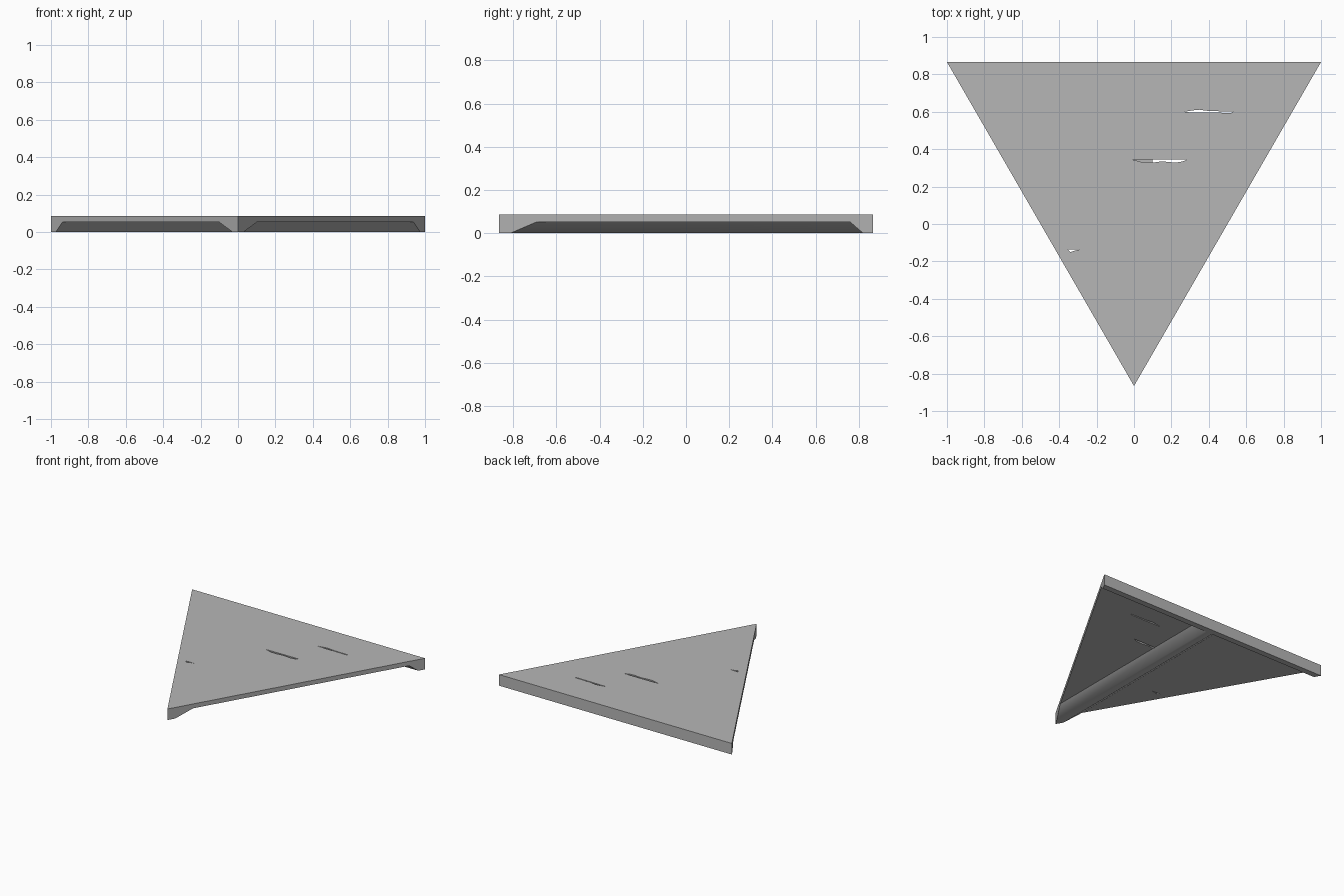
import bpy, bmesh, math
from mathutils import Vector

if "Cube" in bpy.data.objects:
    bpy.data.objects.remove(bpy.data.objects["Cube"])

H = math.sqrt(3) / 2          # half depth of the triangle
TOP, UNDER = 0.086, 0.052     # plate top and underside

grey = bpy.data.materials.new("stone grey")
grey.diffuse_color = (0.47, 0.47, 0.47, 1)
grey.use_nodes = True
grey.node_tree.nodes["Principled BSDF"].inputs["Base Color"].default_value = grey.diffuse_color


def finish(bm, name, smooth=False):
    bmesh.ops.recalc_face_normals(bm, faces=bm.faces[:])
    mesh = bpy.data.meshes.new(name)
    bm.to_mesh(mesh)
    bm.free()
    mesh.materials.append(grey)
    ob = bpy.data.objects.new(name, mesh)
    bpy.context.collection.objects.link(ob)
    if smooth:
        bpy.ops.object.select_all(action='DESELECT')
        ob.select_set(True)
        bpy.context.view_layer.objects.active = ob
        bpy.ops.object.shade_smooth_by_angle(angle=math.radians(40))
    return ob


def extrude(bm, faces, offset):
    ext = bmesh.ops.extrude_face_region(bm, geom=faces)
    moved = [g for g in ext['geom'] if isinstance(g, bmesh.types.BMVert)]
    bmesh.ops.translate(bm, verts=moved, vec=offset)


def beam(name, profile, offset):
    """Extrude a profile, then trim it flush with the two slanted sides."""
    bm = bmesh.new()
    face = bm.faces.new([bm.verts.new(p) for p in profile])
    extrude(bm, [face], offset)
    for s in (-1, 1):
        cut = bmesh.ops.bisect_plane(
            bm, geom=bm.verts[:] + bm.edges[:] + bm.faces[:],
            plane_co=Vector((0, -H, 0)), plane_no=Vector((s * H, -0.5, 0)),
            clear_outer=True)
        edges = [g for g in cut['geom_cut'] if isinstance(g, bmesh.types.BMEdge)]
        bmesh.ops.holes_fill(bm, edges=edges)
    return finish(bm, name, smooth=True)


# Triangular plate with three chipped slits through it
outline = [(-1, H), (0, -H), (1, H)]
slits = [
    [(0.26, 0.598), (0.52, 0.594), (0.53, 0.601), (0.40, 0.604), (0.35, 0.611), (0.31, 0.607)],
    [(-0.01, 0.345), (0.05, 0.329), (0.10, 0.328), (0.15, 0.335), (0.22, 0.328),
     (0.26, 0.334), (0.285, 0.346)],
    [(-0.355, -0.135), (-0.34, -0.15), (-0.315, -0.142), (-0.28, -0.135)],
]
bm = bmesh.new()
edges = []
for loop in [outline] + slits:
    vs = [bm.verts.new((x, y, UNDER)) for x, y in loop]
    edges += [bm.edges.new((vs[i - 1], vs[i])) for i in range(len(vs))]
bmesh.ops.triangle_fill(bm, use_beauty=True, use_dissolve=False, edges=edges,
                        normal=(0, 0, 1))
extrude(bm, bm.faces[:], (0, 0, TOP - UNDER))
finish(bm, "triangular_plate")

# Central spine running from the front tip to the back
beam("central_spine",
     [(-0.10, -H - 0.1, UNDER), (-0.03, -H - 0.1, 0), (0.03, -H - 0.1, 0), (0.10, -H - 0.1, UNDER)],
     (0, H + 0.1 + 0.82, 0))

# Back beam flush with the back edge
beam("back_beam",
     [(-1.2, H, UNDER), (-1.2, H, 0), (-1.2, 0.82, 0), (-1.2, 0.76, UNDER)],
     (2.4, 0, 0))
